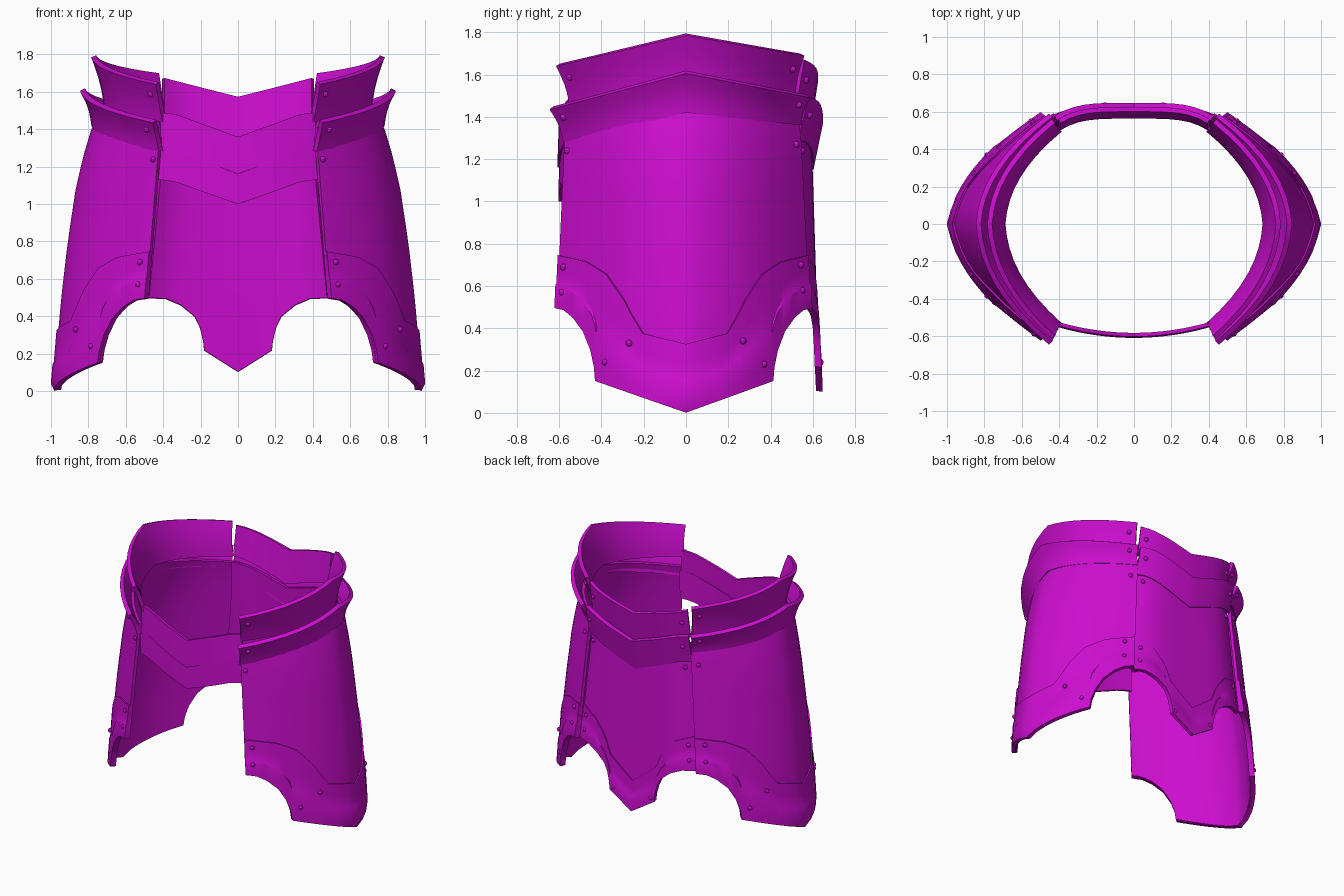
import bpy, bmesh, math
from mathutils import Vector

if "Cube" in bpy.data.objects:
    bpy.data.objects.remove(bpy.data.objects["Cube"])

mat = bpy.data.materials.new("magenta")
mat.diffuse_color = (0.6, 0.004, 0.62, 1)
mat.use_nodes = True
mat.node_tree.nodes["Principled BSDF"].inputs["Base Color"].default_value = mat.diffuse_color


def lerp(table, v):
    """Piecewise linear lookup in a list of (key, value)."""
    if v <= table[0][0]:
        return table[0][1]
    for (a, p), (b, q) in zip(table, table[1:]):
        if v <= b:
            return p + (q - p) * (v - a) / (b - a)
    return table[-1][1]


def finish(name, bm, thick=0.0, mirror=False):
    me = bpy.data.meshes.new(name)
    bm.to_mesh(me)
    bm.free()
    me.materials.append(mat)
    ob = bpy.data.objects.new(name, me)
    bpy.context.collection.objects.link(ob)
    bpy.ops.object.select_all(action='DESELECT')
    bpy.context.view_layer.objects.active = ob
    ob.select_set(True)
    if thick:
        m = ob.modifiers.new("thickness", 'SOLIDIFY')
        m.thickness, m.offset = thick, -1
        bpy.ops.object.modifier_apply(modifier=m.name)
    if mirror:
        m = ob.modifiers.new("mirror", 'MIRROR')
        m.use_mirror_merge = False
        bpy.ops.object.modifier_apply(modifier=m.name)
    bpy.ops.object.shade_smooth_by_angle(angle=math.radians(30))


def sheet(name, cols, rows, fn, thick, mirror=False):
    """Curved plate from fn(t, v), with its normals facing away from the z axis."""
    bm = bmesh.new()
    g = [[bm.verts.new(fn(t, v)) for t in cols] for v in rows]
    for j in range(len(rows) - 1):
        for i in range(len(cols) - 1):
            bm.faces.new((g[j][i], g[j][i + 1], g[j + 1][i + 1], g[j + 1][i]))
    bm.normal_update()
    out = sum(f.normal.x * f.calc_center_median().x + f.normal.y * f.calc_center_median().y
              for f in bm.faces)
    if out < 0:
        bmesh.ops.reverse_faces(bm, faces=bm.faces[:])
    finish(name, bm, thick, mirror)


def rivets(name, points):
    bm = bmesh.new()
    for p in points:
        s = bmesh.ops.create_uvsphere(bm, u_segments=10, v_segments=6, radius=0.016)
        bmesh.ops.translate(bm, verts=s["verts"], vec=Vector(p))
    finish(name, bm, 0, True)


def both(half):
    return [-t for t in reversed(half) if t > 0] + list(half)


def steps(n):
    return [i / n for i in range(n + 1)]


# ---------- side panels (built on +x, mirrored) ----------
XM = [(0, .965), (.04, .985), (.33, .96), (.5, .945), (.8, .91), (1.1, .865),
      (1.3, .815), (1.43, .775), (1.5, .74)]
XE = [(0, .5), (.5, .49), (1.3, .425), (1.5, .41)]
YF = [(0, .625), (.5, .61), (1.3, .575), (1.5, .55)]
YB = [(0, .6), (.5, .585), (1.3, .545), (1.5, .52)]
RIDGE = [(0, .25), (1, .2), (1.45, .12)]
SIDE_LOW = [(0, .005), (.68, .155), (.69, .22), (.72, .3), (.78, .39), (.86, .455),
            (.93, .49), (1, .5)]
SIDE_TRIM = [(0, .33), (.33, .38), (.42, .47), (.48, .54), (.62, .66), (.78, .72), (1, .75)]
SIDE_COLS = both([0, .12, .24, .33, .42, .48, .55, .62, .68, .69, .72, .75, .78, .82,
                  .86, .93, 1])


def plan(t, xm, xe, yf, yb, ridge):
    """Bowed plan curve with a slight ridge in the middle."""
    a = abs(t)
    return (xe + (xm - xe) * (1 - ridge * a - (1 - ridge) * a ** 2.15),
            t * (yf if t < 0 else yb))


def side_at(t, z, off=0.0):
    x, y = plan(t, lerp(XM, z) + off, lerp(XE, z) + off * .6,
                lerp(YF, z) + off * .8, lerp(YB, z) + off * .8, lerp(RIDGE, z))
    return x, y, z


def side_body(t, v):
    a = abs(t)
    top = 1.5 - a * (.14 if t < 0 else .09)
    low = lerp(SIDE_LOW, a)
    return side_at(t, low + (top - low) * v)


def side_trim(t, v):
    low, top = lerp(SIDE_LOW, abs(t)), lerp(SIDE_TRIM, abs(t))
    return side_at(t, low - .004 + (top - low) * v, .01 if v > .45 else .016)


def side_lame(top, low):
    """top / low: (z mid, z front, z rear, x mid, x end, y front, y rear)."""
    def fn(t, v):
        zm, zf, zr, xm, xe, yf, yb = [b + (a - b) * v for a, b in zip(top, low)]
        flare = -.012 * math.sin(math.pi * v)
        x, y = plan(t, xm + flare, xe, yf + flare, yb + flare, .12)
        return x, y, zm + ((zf if t < 0 else zr) - zm) * abs(t)
    return fn


upper = side_lame((1.785, 1.64, 1.69, .785, .44, .615, .56),
                  (1.50, 1.44, 1.46, .715, .405, .55, .515))
lower = side_lame((1.605, 1.435, 1.49, .845, .455, .645, .59),
                  (1.42, 1.28, 1.36, .784, .422, .582, .547))
lame_cols = both(steps(8))
sheet("side_panel", SIDE_COLS, steps(14), side_body, .022, True)
sheet("side_lower_trim", SIDE_COLS, [0, .12, .43, .47, .7, 1], side_trim, .03, True)
sheet("side_upper_lame", lame_cols, steps(5), upper, .028, True)
sheet("side_lower_lame", lame_cols, steps(5), lower, .03, True)

# ---------- back panel ----------
BX = [(.5, .485), (1.13, .425), (1.67, .40)]
BY = [(.1, .635), (.5, .62), (1.13, .6), (1.4, .59)]
BACK_LOW = [(0, .105), (.375, .22), (.385, .27), (.42, .34), (.48, .4), (.63, .46),
            (.8, .495), (1, .5)]
BACK_TRIM = [(0, .33), (.38, .47), (.5, .6), (.7, .7), (1, .75)]
BACK_COLS = both([0, .12, .25, .375, .385, .42, .48, .55, .63, .7, .8, .9, 1])


def back_at(s, z, off=0.0):
    return s * lerp(BX, z), lerp(BY, z) + off - .075 * abs(s) ** 4, z


def back_body(s, v):
    low, top = lerp(BACK_LOW, abs(s)), 1.3 + .12 * abs(s)
    return back_at(s, low + (top - low) * v)


def back_trim(s, v):
    low, top = lerp(BACK_LOW, abs(s)), lerp(BACK_TRIM, abs(s))
    return back_at(s, low - .003 + (top - low) * v, .008 if v > .45 else .012)


VEE = [(0, 0), (.5, .57), (.75, .87), (.9, .98), (1, 1)]


def cross_lame(zc1, ze1, y1, zc0, ze0, y0, half, drop, power=4, vee=VEE):
    """Plate across the back or front; 1 = upper edge, 0 = lower edge."""
    def fn(s, v):
        zc, ze, y = zc0 + (zc1 - zc0) * v, ze0 + (ze1 - ze0) * v, y0 + (y1 - y0) * v
        d = drop * abs(s) ** power
        return s * half, y - d if y > 0 else y + d, zc + (ze - zc) * lerp(vee, abs(s))
    return fn


sheet("back_panel", BACK_COLS, steps(12), back_body, .02)
sheet("back_lower_trim", BACK_COLS, [0, .12, .43, .47, .7, 1], back_trim, .018)
back_upper = cross_lame(1.57, 1.67, .625, 1.33, 1.46, .588, .405, .065, 4, [(0, 0), (1, 1)])
back_lower = cross_lame(1.37, 1.49, .648, 1.15, 1.29, .603, .425, .07)
sheet("back_upper_lame", lame_cols, steps(3), back_upper, .025)
sheet("back_lower_lame", lame_cols, steps(3), back_lower, .028)

# ---------- front belt plates ----------
sheet("front_upper_plate", lame_cols, steps(2),
      cross_lame(1.36, 1.49, -.602, 1.16, 1.30, -.609, .415, .06, 2), .02)
sheet("front_lower_plate", lame_cols, steps(2),
      cross_lame(1.2, 1.34, -.6, 1.0, 1.13, -.604, .425, .06, 2), .016)

# ---------- rivets ----------
rivets("side_panel_rivets",
       [side_at(t, z, .012) for t, z in
        ((-.95, .69), (-.95, .57), (-.61, .24), (-.43, .33), (.45, .34), (.61, .23),
         (.93, .7), (.93, .58))] + [side_at(-.97, 1.24, .002), side_at(.95, 1.27, .002)])
rivets("side_lame_rivets",
       [fn(t, .7) for fn in (upper, lower) for t in (-.94, .94)])
rivets("back_rivets",
       [back_at(.9, z, .006) for z in (.68, .57)] + [back_at(.32, .24, .006)]
       + [back_at(.9, 1.24, .002), back_upper(.9, .6), back_lower(.9, .6)])
